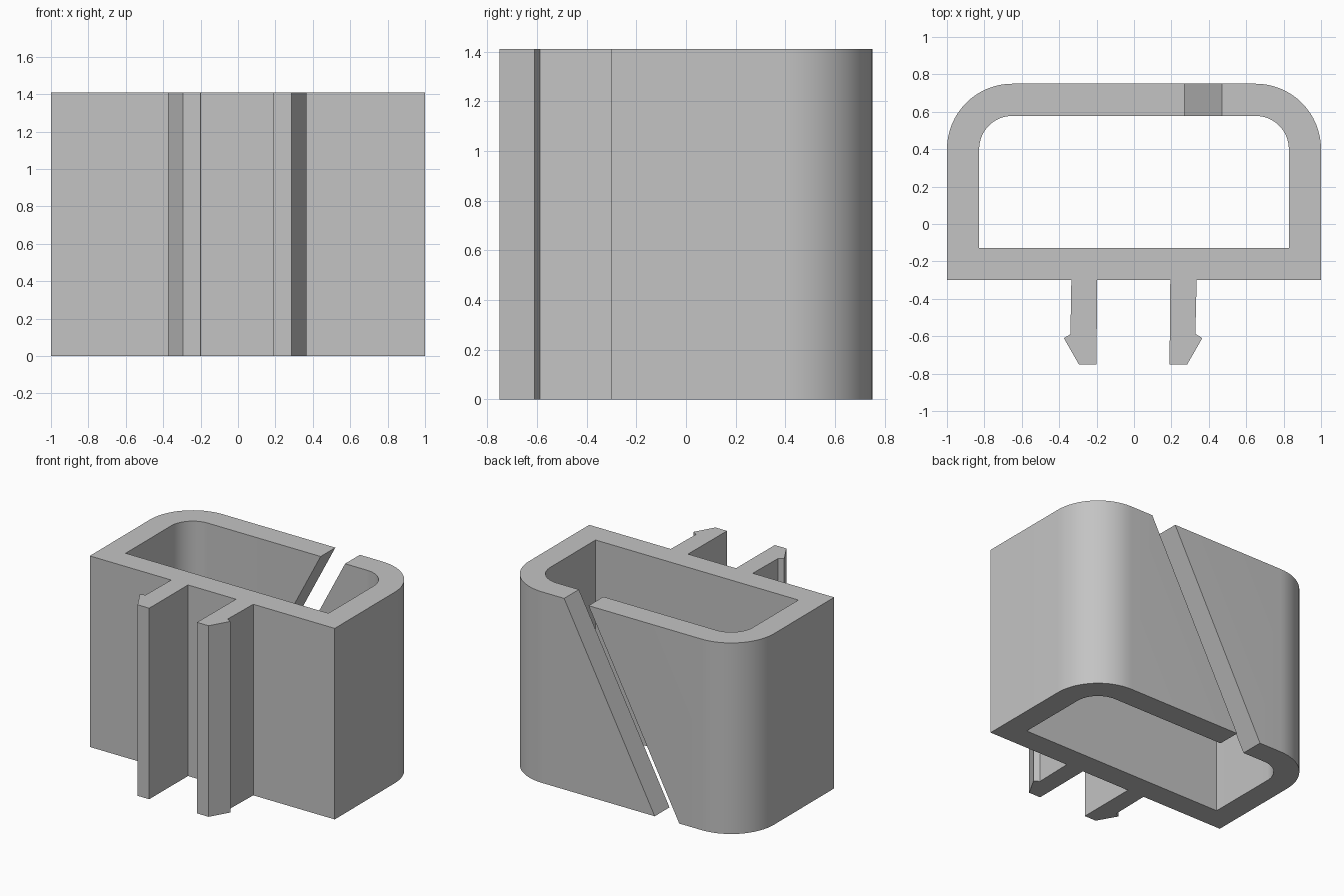
import bpy, bmesh, math

cube = bpy.data.objects.get("Cube")
if cube:
    bpy.data.objects.remove(cube, do_unlink=True)

HEIGHT = 1.41
SLANT = 0.74           # sideways run of the slot from bottom to top
WALL = 0.172
BACK, FRONT = 0.75, -0.30
CX, CY, R = 0.65, 0.40, 0.35
INNER = 1 - WALL
SLOT = (-0.47, -0.27)  # slot edges at the bottom


def arc(cx, radius, start, end, steps=16):
    angles = [math.radians(start + (end - start) * i / steps) for i in range(steps + 1)]
    return [(cx + radius * math.cos(a), CY + radius * math.sin(a)) for a in angles]


# Barbed snap arms, each running from its left root to its right root
arm_right = [(-0.335, FRONT), (-0.34, -0.59), (-0.375, -0.61),
             (-0.295, -0.75), (-0.2, -0.75), (-0.198, FRONT)]
arm_left = [(0.194, FRONT), (0.19, -0.75), (0.285, -0.75),
            (0.365, -0.61), (0.328, -0.587), (0.335, FRONT)]

# Split ring with rounded back corners, open at the slot
slot_ends = [(x, y) for x in SLOT for y in (BACK, BACK - WALL)]
outer = ([slot_ends[0]] + arc(-CX, R, 90, 180) + [(-1, FRONT)] + arm_right
         + arm_left + [(1, FRONT)] + arc(CX, R, 0, 90) + [slot_ends[2]])
inner = ([slot_ends[3]] + arc(CX, R - WALL, 90, 0)
         + [(INNER, FRONT + WALL), (-INNER, FRONT + WALL)]
         + arc(-CX, R - WALL, 180, 90) + [slot_ends[1]])
profile = outer + inner

# Raise the profile, leaning only the slot ends
bm = bmesh.new()
bottom = [bm.verts.new((x, y, 0)) for x, y in profile]
top = [bm.verts.new((x + SLANT * ((x, y) in slot_ends), y, HEIGHT)) for x, y in profile]
bm.faces.new(top)
bm.faces.new(bottom[::-1])
for i in range(len(profile)):
    j = (i + 1) % len(profile)
    bm.faces.new((bottom[i], bottom[j], top[j], top[i]))
bmesh.ops.recalc_face_normals(bm, faces=bm.faces[:])

mesh = bpy.data.meshes.new("clip_body")
bm.to_mesh(mesh)
bm.free()
clip = bpy.data.objects.new("clip_body", mesh)
bpy.context.collection.objects.link(clip)

# Plain grey plastic
colour = (0.55, 0.55, 0.55, 1)
grey = bpy.data.materials.new("light_grey")
grey.use_nodes = True
grey.diffuse_color = colour
grey.node_tree.nodes["Principled BSDF"].inputs["Base Color"].default_value = colour
mesh.materials.append(grey)

# Smooth the rounded corners, keep edges sharp
bpy.ops.object.select_all(action='DESELECT')
clip.select_set(True)
bpy.context.view_layer.objects.active = clip
bpy.ops.object.shade_smooth_by_angle(angle=math.radians(20))
